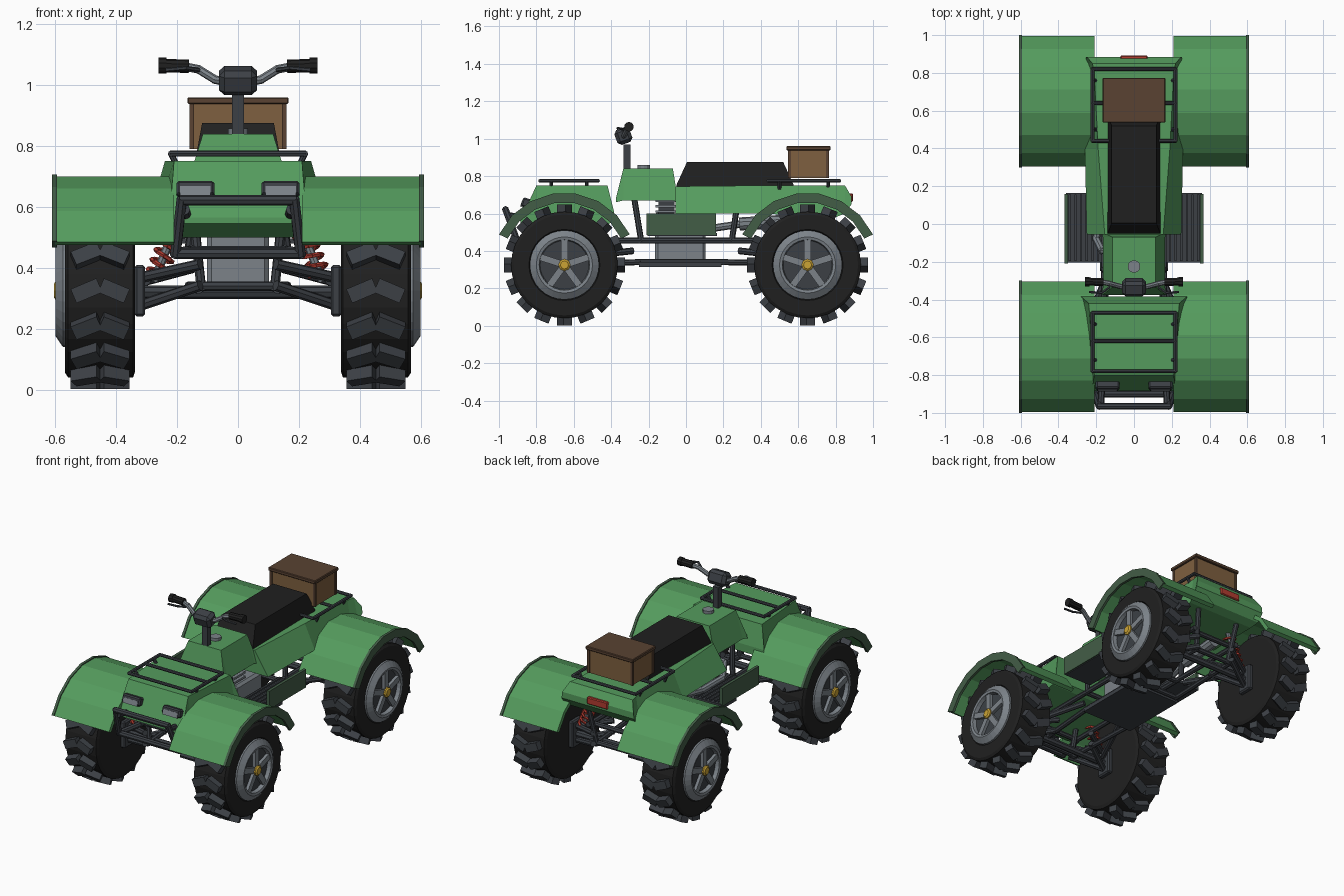
import bpy, bmesh, math
from mathutils import Matrix, Vector

cube = bpy.data.objects.get("Cube")
if cube:
    bpy.data.objects.remove(cube, do_unlink=True)


def material(name, r, g, b):
    m = bpy.data.materials.new(name)
    m.use_nodes = True
    m.diffuse_color = (r, g, b, 1)
    m.node_tree.nodes["Principled BSDF"].inputs["Base Color"].default_value = (r, g, b, 1)
    return m


GREEN = material("body green", .09, .33, .11)
TRIM = material("dark green trim", .055, .11, .062)
BLACK = material("rubber black", .0145, .0145, .0145)
DARK = material("frame dark grey", .045, .051, .06)
GREY = material("metal grey", .2, .225, .25)
GOLD = material("hub yellow", .6, .37, .035)
BROWN = material("box brown", .21, .115, .05)
LID = material("lid brown", .1, .055, .032)
RED = material("signal red", .45, .045, .03)


def finish(name, bm, *mats):
    bmesh.ops.recalc_face_normals(bm, faces=bm.faces)
    me = bpy.data.meshes.new(name)
    bm.to_mesh(me)
    bm.free()
    ob = bpy.data.objects.new(name, me)
    bpy.context.collection.objects.link(ob)
    for m in mats:
        me.materials.append(m)
    return ob


def add_box(bm, matrix, size):
    bmesh.ops.create_cube(bm, size=1, matrix=matrix @ Matrix.Diagonal((*size, 1)))


def box(name, centre, size, mat, bevel=0, tilt=0):
    bm = bmesh.new()
    add_box(bm, Matrix.Translation(centre) @ Matrix.Rotation(tilt, 4, 'X'), size)
    if bevel:
        bmesh.ops.bevel(bm, geom=bm.edges[:], offset=bevel, segments=1, affect='EDGES')
    return finish(name, bm, mat)


def tube(name, paths, radius, mat, sides=8):
    """Straight rods along each path of points, in one object."""
    bm = bmesh.new()
    for path in paths:
        for a, b in zip(path, path[1:]):
            a, b = Vector(a), Vector(b)
            d = b - a
            rot = d.to_track_quat('Z', 'Y').to_matrix().to_4x4()
            bmesh.ops.create_cone(bm, cap_ends=True, segments=sides, radius1=radius, radius2=radius,
                                  depth=d.length + radius * .8,
                                  matrix=Matrix.Translation((a + b) / 2) @ rot)
    return finish(name, bm, mat)


def loft(name, rings, *mats, last=0):
    """Skin a row of rings; the last cap may take its own material."""
    bm = bmesh.new()
    vs = [[bm.verts.new(p) for p in ring] for ring in rings]
    for r, q in zip(vs, vs[1:]):
        for i in range(len(r)):
            j = (i + 1) % len(r)
            bm.faces.new((r[i], r[j], q[j], q[i]))
    bm.faces.new(vs[0][::-1])
    bm.faces.new(vs[-1]).material_index = last
    return finish(name, bm, *mats)


def hull(name, sections, mat):
    """Sections along y: y, bottom z, top z, bottom half width, top half width."""
    return loft(name, [[(-wb, y, lo), (wb, y, lo), (wt, y, hi), (-wt, y, hi)]
                       for y, lo, hi, wb, wt in sections], mat)


def lathe(name, centre, side, profile, *mats, n=32, last=0):
    cx, cy, cz = centre
    turns = [math.tau * i / n for i in range(n)]
    return loft(name, [[(cx + side * x, cy + r * math.sin(t), cz + r * math.cos(t)) for t in turns]
                       for x, r in profile], *mats, last=last)


def arch(name, centre_y, x0, x1, inner, outer, mat):
    """Wheel arch strip in seven flat facets."""
    angles = [math.radians(25 + 130 * i / 7) for i in range(8)]
    return loft(name, [[(x, centre_y + r * math.cos(a), .325 + r * math.sin(a))
                        for x, r in ((x0, inner), (x1, inner), (x1, outer), (x0, outer))]
                       for a in angles], mat)


def both(points):
    """A path and its mirror image."""
    return [points, [(-x, y, z) for x, y, z in points]]


# Wheels, fenders and suspension at each corner
for end, wy in (("front", -.65), ("rear", .65)):
    for side, s in (("left", 1), ("right", -1)):
        tag = f"{end}_{side}_"
        c = (s * .4525, wy, .325)
        lathe(tag + "tyre", c, s, [(-.115, .265), (-.108, .285), (.105, .285), (.115, .27),
                                   (.115, .19), (.1, .18)], BLACK)
        lathe(tag + "rim", c, s, [(.09, .185), (.122, .185), (.146, .15), (.142, .135), (.118, .13)],
              GREY, DARK, last=1)
        bm = bmesh.new()
        for k in range(16):
            for h in (1, -1):
                add_box(bm, Matrix.Translation(c) @ Matrix.Rotation(math.tau * k / 16, 4, 'X')
                        @ Matrix.Translation((h * .045, 0, .297))
                        @ Matrix.Rotation(-h * .4, 4, 'Z'), (.092, .05, .052))
        finish(tag + "tread", bm, DARK)
        bm = bmesh.new()
        for k in range(5):
            add_box(bm, Matrix.Translation(c) @ Matrix.Rotation(math.tau * k / 5, 4, 'X')
                    @ Matrix.Translation((s * .126, 0, .08)), (.022, .036, .13))
        finish(tag + "spokes", bm, GREY)
        lathe(tag + "hub", c, s, [(.11, .032), (.145, .032), (.152, .022)], GOLD, n=8)

        arch(tag + "fender", wy, s * .21, s * .6, .355, .38, GREEN)
        arch(tag + "fender_lip", wy, s * .594, s * .61, .335, .386, TRIM)

        # Arms, knuckle and sprung shock
        box(tag + "knuckle", (s * .322, wy, .325), (.035, .1, .17), DARK, .008)
        inward = -1 if wy > 0 else 1
        tube(tag + "arms", [[(s * .13, wy + d, zi), (s * .31, wy, zo)]
                            for zi, zo in ((.41, .37), (.34, .28)) for d in (-.1, .1)]
             + [[(s * .15, wy + inward * .36, .4), (s * .3, wy, .36)]], .018, DARK)
        low, high = Vector((s * .275, wy, .36)), Vector((s * .18, wy, .6))
        tube(tag + "shock", [[low, high]], .014, GREY)
        axis = high - low
        coil = []
        for i in range(49):
            t = i / 48
            a = t * math.tau * 6
            across = axis.normalized().cross(Vector((0, 1, 0)))
            coil.append(low + axis * (.1 + .8 * t) + .032 * (math.cos(a) * across + math.sin(a) * Vector((0, 1, 0))))
        tube(tag + "spring", [coil], .008, RED, 5)
    tube(end + "_axle", [[(-.33, wy, .32), (.33, wy, .32)]], .022, DARK)

# Body panels
hull("front_cowl", [(-.885, .545, .565, .225, .225), (-.8, .5, .75, .235, .21),
                    (-.42, .54, .75, .28, .24), (-.385, .56, .61, .28, .28)], GREEN)
hull("tank", [(-.375, .66, .68, .17, .165), (-.335, .67, .84, .165, .115),
              (-.07, .67, .84, .165, .115), (-.045, .66, .68, .17, .165)], GREEN)
hull("rear_body", [(-.055, .6, .745, .25, .155), (.4, .6, .75, .26, .19), (.8, .58, .75, .235, .21),
                   (.85, .6, .75, .25, .22), (.885, .65, .69, .255, .25)], GREEN)
hull("seat", [(-.05, .74, .755, .14, .14), (.005, .74, .875, .14, .118),
              (.52, .74, .875, .14, .118), (.575, .74, .755, .14, .14)], BLACK)
lathe("fuel_cap", (0, -.225, .85), 1, [(-.001, .001), (.001, .001)], GREY, n=8)
tube("fuel_cap_disc", [[(0, -.225, .835), (0, -.225, .845)]], .033, GREY, 12)

# Lamps
for side, s in (("left", 1), ("right", -1)):
    box(side + "_headlight", (s * .14, -.855, .657), (.125, .045, .05), DARK, .008, -.3)
    box(side + "_headlight_lens", (s * .14, -.876, .652), (.1, .012, .032), GREY, 0, -.3)
box("tail_light", (0, .882, .685), (.145, .022, .045), RED, .005)

# Cargo box
box("cargo_box", (0, .655, .865), (.31, .21, .15), BROWN)
box("cargo_lid", (0, .655, .949), (.332, .236, .022), LID, .004)
for s in (1, -1):
    for y in (.553, .757):
        box("cargo_corner_post", (s * .152, y, .865), (.016, .016, .15), LID)

# Racks
for name, y0, y1, mid in (("front_rack", -.78, -.47, -.62), ("rear_rack", .44, .82, .64)):
    loop = [(-.22, y0, .775), (.22, y0, .775), (.22, y1, .775), (-.22, y1, .775), (-.22, y0, .775)]
    legs = [both([(.2, y, .735), (.22, y, .775)]) for y in (y0 + .06, y1 - .06)]
    tube(name, [loop, [(-.22, mid, .775), (.22, mid, .775)]] + legs[0] + legs[1], .01, DARK)

# Steering
box("steering_column", (0, -.315, .82), (.038, .038, .3), DARK)
box("steering_head", (0, -.335, 1.015), (.125, .085, .085), DARK, .018, .35)
tube("handlebar", both([(.04, -.335, 1.01), (.075, -.33, 1.018), (.13, -.315, 1.052), (.18, -.305, 1.062)]), .014, GREY)
tube("grips", both([(.17, -.307, 1.062), (.245, -.305, 1.064)]), .022, BLACK, 10)
tube("grip_ends", both([(.245, -.305, 1.064), (.25, -.305, 1.064)]), .026, BLACK, 10)
tube("brake_levers", both([(.13, -.335, 1.05), (.17, -.365, 1.056), (.235, -.36, 1.05)]), .007, DARK, 6)

# Front bumper
tube("bumper", [[(-.185, -.965, .622), (.185, -.965, .622)], [(-.2, -.9, .447), (.2, -.9, .447)]]
     + both([(.185, -.965, .622), (.205, -.9, .447), (.16, -.72, .455)])
     + both([(.175, -.95, .59), (.17, -.84, .57)]), .018, DARK)

# Frame
tube("frame", both([(.16, -.75, .455), (.16, .75, .455)]) + both([(.13, -.72, .33), (.16, -.25, .34), (.16, .2, .34), (.13, .72, .33)])
     + both([(.13, -.275, .67), (.16, -.24, .455)]) + both([(.14, .27, .62), (.16, .245, .455)])
     + both([(.12, -.72, .33), (.15, -.7, .6)]) + both([(.12, .72, .33), (.15, .78, .62)])
     + [[(-.16, y, z), (.16, y, z)] for y in (-.72, -.25, .2, .72) for z in (.34, .455)], .016, DARK)
box("skid_plate", (0, -.03, .325), (.36, .44, .02), DARK)

# Engine and exhaust
box("engine_block", (0, -.03, .44), (.205, .27, .2), GREY, .015)
for i in range(5):
    box("cooling_fin", (0, -.105, .555 + i * .028), (.17, .115, .013), GREY)
box("cylinder", (0, -.105, .6), (.12, .085, .15), DARK)
tube("exhaust", [[(-.06, -.13, .6), (-.17, -.14, .6), (-.2, -.08, .53), (-.18, .1, .515), (-.16, .3, .545)]], .02, GREY)
tube("muffler", [[(-.16, .3, .545), (-.15, .55, .56)]], .035, GREY, 10)

# Footboards with ribs and side guards
for side, s in (("left", 1), ("right", -1)):
    box(side + "_footboard", (s * .265, -.02, .488), (.19, .37, .016), DARK)
    for i in range(6):
        box(side + "_foot_rib", (s * (.19 + i * .03), -.02, .5), (.012, .35, .01), DARK)
    box(side + "_side_guard", (s * .358, -.025, .542), (.018, .37, .115), TRIM)
